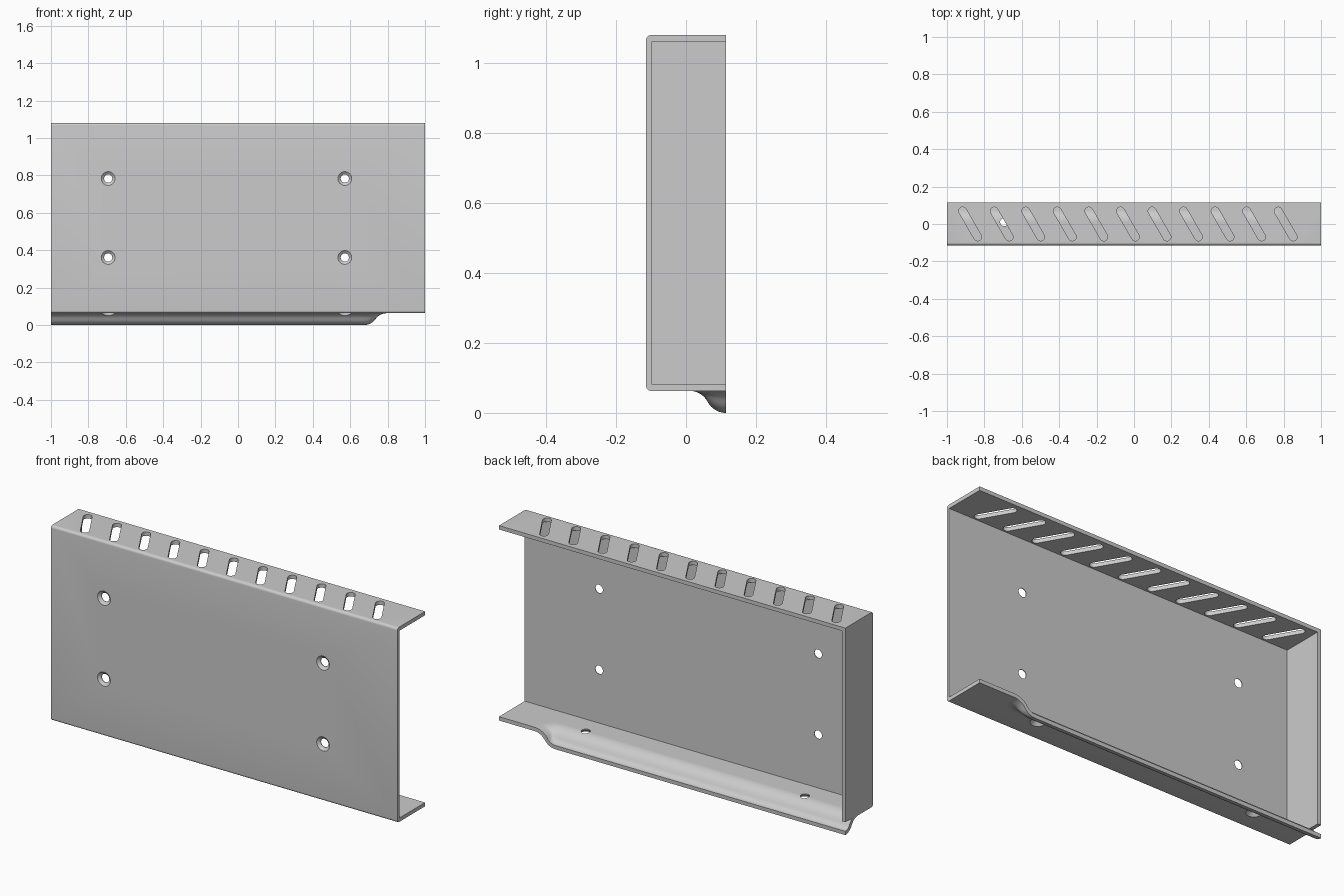
import bpy, bmesh, math
from mathutils import Matrix, Vector

if "Cube" in bpy.data.objects:
    bpy.data.objects.remove(bpy.data.objects["Cube"], do_unlink=True)

# Overall sizes of the folded sheet
HALF_X, HALF_Y = 1.0, 0.114
BASE, TOP = 0.063, 1.08
FRONT_T, SHEET_T = 0.0155, 0.02
JOIN_Y = -0.04
HOLE_X = (-0.694, 0.571)

steel = bpy.data.materials.new("grey_steel")
steel.use_nodes = True
GREY = (0.6, 0.6, 0.6, 1)
steel.diffuse_color = GREY
steel.node_tree.nodes["Principled BSDF"].inputs["Base Color"].default_value = GREY


def make_object(name, bm):
    bmesh.ops.recalc_face_normals(bm, faces=bm.faces)
    mesh = bpy.data.meshes.new(name)
    bm.to_mesh(mesh)
    bm.free()
    obj = bpy.data.objects.new(name, mesh)
    bpy.context.collection.objects.link(obj)
    mesh.materials.append(steel)
    return obj


def activate(obj):
    bpy.ops.object.select_all(action='DESELECT')
    obj.select_set(True)
    bpy.context.view_layer.objects.active = obj


def extrude_outline(bm, points, vector):
    face = bm.faces.new([bm.verts.new(p) for p in points])
    moved = bmesh.ops.extrude_face_region(bm, geom=[face])["geom"]
    bmesh.ops.translate(bm, vec=vector,
                        verts=[v for v in moved if isinstance(v, bmesh.types.BMVert)])


def arc(cx, cy, r, start, end, steps):
    angles = [math.radians(start + (end - start) * i / steps) for i in range(steps + 1)]
    return [(cx + r * math.cos(a), cy + r * math.sin(a)) for a in angles]


def cut(obj, cutter):
    cutter.hide_render = True
    mod = obj.modifiers.new("cut", 'BOOLEAN')
    mod.operation, mod.solver, mod.object = 'DIFFERENCE', 'EXACT', cutter
    activate(obj)
    bpy.ops.object.modifier_apply(modifier=mod.name)
    bpy.data.objects.remove(cutter, do_unlink=True)


def countersinks(name, centres, rotation, thickness):
    """Wide cylinder, cone and narrow cylinder in one lathe shape, pointing inwards."""
    wide, narrow = 0.037, 0.022
    rings = [(wide, -0.1), (wide, 0), (narrow, thickness * 0.8), (narrow, 0.05)]
    sides = 32
    bm = bmesh.new()
    for centre in centres:
        place = Matrix.Translation(centre) @ rotation
        loops = [[bm.verts.new(place @ Vector((x, y, z)))
                  for x, y in arc(0, 0, r, 0, 360 * (sides - 1) / sides, sides - 1)]
                 for r, z in rings]
        bm.faces.new(loops[0])
        bm.faces.new(loops[-1])
        for low, high in zip(loops, loops[1:]):
            for i in range(sides):
                j = (i + 1) % sides
                bm.faces.new((low[i], low[j], high[j], high[i]))
    return make_object(name, bm)


# Front panel with top flange and start of the bottom flange, one bent profile
r = 0.014
profile = [(JOIN_Y, BASE)]
profile += arc(-HALF_Y + r, BASE + r, r, 270, 180, 6)
profile += arc(-HALF_Y + r, TOP - r, r, 180, 90, 6)
profile += [(HALF_Y, TOP), (HALF_Y, TOP - SHEET_T),
            (-HALF_Y + FRONT_T, TOP - SHEET_T),
            (-HALF_Y + FRONT_T, BASE + SHEET_T), (JOIN_Y, BASE + SHEET_T)]
bm = bmesh.new()
extrude_outline(bm, [(-HALF_X, y, z) for y, z in profile], (2 * HALF_X, 0, 0))
corner = [e for e in bm.edges
          if all(v.co.x < -0.99 and v.co.y < -HALF_Y + 0.001 for v in e.verts)
          and e.calc_length() > 0.5]
bmesh.ops.bevel(bm, geom=corner, offset=0.01, segments=4, profile=0.5, affect='EDGES')
panel = make_object("front_panel_and_top_flange", bm)

# Countersunk screw holes in the panel
inward = Matrix.Rotation(math.radians(-90), 4, 'X')
cut(panel, countersinks("panel_hole_cutter",
                        [(x, -HALF_Y, z) for x in HOLE_X for z in (0.361, 0.783)],
                        inward, FRONT_T))

# Row of slanted slots in the top flange
bm = bmesh.new()
half_len, slot_r = 0.08, 0.021
outline = arc(half_len, 0, slot_r, -90, 90, 10) + arc(-half_len, 0, slot_r, 90, 270, 10)
for i in range(11):
    place = (Matrix.Translation((-0.876 + i * 0.1687, 0, TOP - 0.06))
             @ Matrix.Rotation(math.radians(120), 4, 'Z'))
    extrude_outline(bm, [place @ Vector((x, y, 0)) for x, y in outline], (0, 0, 0.12))
cut(panel, make_object("slot_cutter", bm))

# Closed end wall
bm = bmesh.new()
wall_y0, wall_z0, wall_z1 = -HALF_Y + FRONT_T / 2, BASE + 0.004, TOP - SHEET_T / 2
bmesh.ops.create_cube(bm, size=1, matrix=Matrix.LocRotScale(
    Vector((-HALF_X + SHEET_T / 2, (wall_y0 + HALF_Y) / 2, (wall_z0 + wall_z1) / 2)), None,
    Vector((SHEET_T, HALF_Y - wall_y0, wall_z1 - wall_z0))))
wall = make_object("end_wall", bm)


# Bottom flange, its back edge pressed down into a curved drip lip
def s_curve(t, width, height):
    """Two equal tangent arcs stepping from 0 to 1."""
    t = min(max(t, 0), 1)
    if t > 0.5:
        return 1 - s_curve(1 - t, width, height)
    radius = (width ** 2 + height ** 2) / (4 * height)
    return (radius - math.sqrt(radius ** 2 - (t * width) ** 2)) / height


LIP_Y, LIP_END, RAMP = 0.01, 0.795, 0.12
lip_w = HALF_Y - LIP_Y
xs = [-HALF_X] + [LIP_END - RAMP * (1 - i / 20) for i in range(21)] + [HALF_X]
ys = [JOIN_Y] + [LIP_Y + lip_w * i / 20 for i in range(21)]
bm = bmesh.new()
grid = [[bm.verts.new((x, y, BASE - BASE * s_curve((y - LIP_Y) / lip_w, lip_w, BASE)
                       * s_curve((LIP_END - x) / RAMP, RAMP, BASE)))
         for y in ys] for x in xs]
for a, b in zip(grid, grid[1:]):
    for j in range(len(ys) - 1):
        bm.faces.new((a[j], b[j], b[j + 1], a[j + 1]))
bm.normal_update()
mesh = bpy.data.meshes.new("bottom_flange_lip")
bm.to_mesh(mesh)
bm.free()
mesh.materials.append(steel)
flange = bpy.data.objects.new("bottom_flange_lip", mesh)
bpy.context.collection.objects.link(flange)
solid = flange.modifiers.new("thickness", 'SOLIDIFY')
solid.thickness, solid.offset = SHEET_T, 1
activate(flange)
bpy.ops.object.modifier_apply(modifier=solid.name)

# Countersunk holes under the bottom flange
cut(flange, countersinks("flange_hole_cutter", [(x, LIP_Y, BASE) for x in HOLE_X],
                         Matrix.Identity(4), SHEET_T))

for obj in (panel, wall, flange):
    activate(obj)
    bpy.ops.object.shade_smooth_by_angle(angle=math.radians(30))
